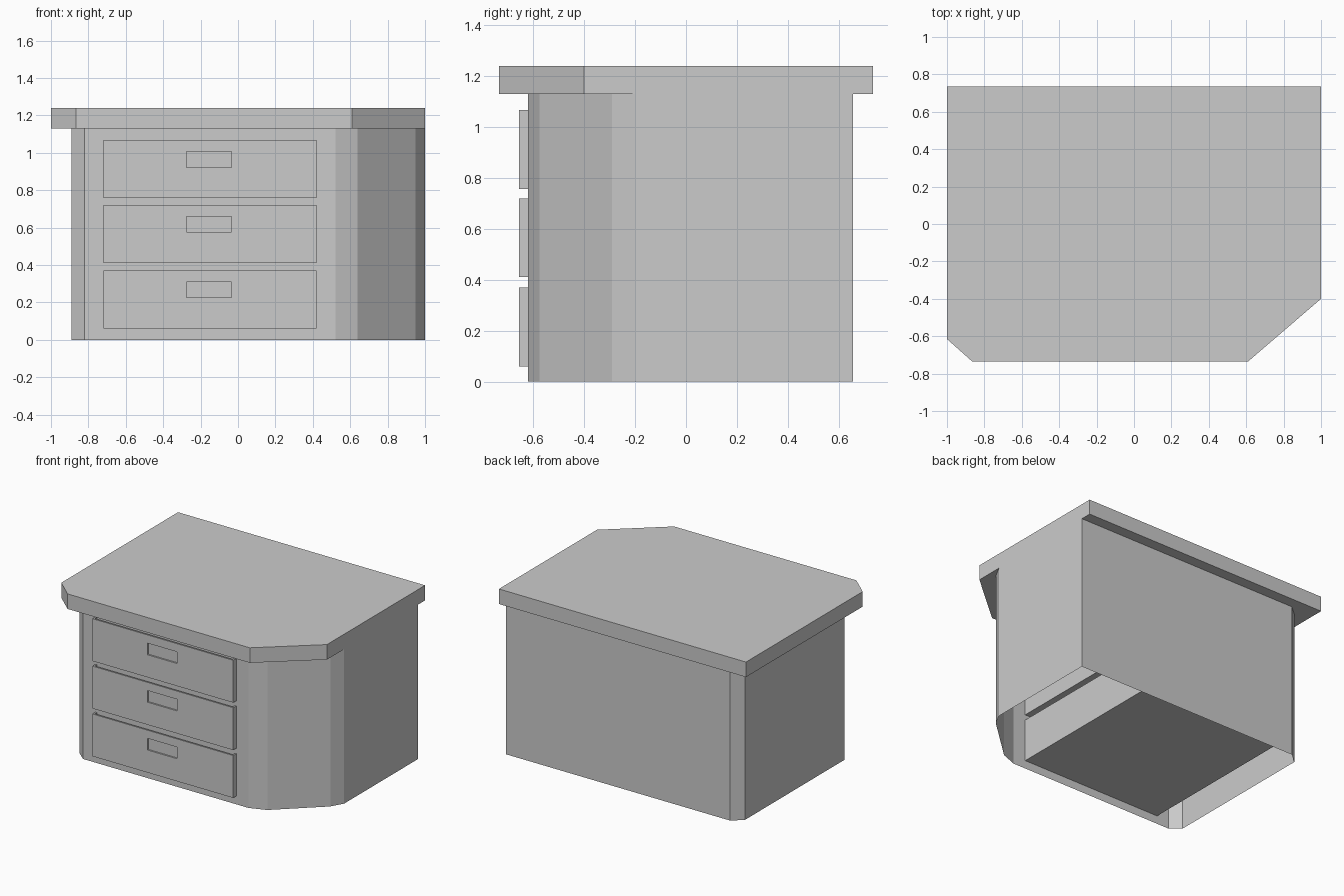
import bpy, bmesh
from mathutils import Vector

if "Cube" in bpy.data.objects:
    bpy.data.objects.remove(bpy.data.objects["Cube"])


def finish(bm, name, recalc=True):
    if recalc:
        bmesh.ops.recalc_face_normals(bm, faces=bm.faces[:])
    mesh = bpy.data.meshes.new(name)
    bm.to_mesh(mesh)
    bm.free()
    obj = bpy.data.objects.new(name, mesh)
    bpy.context.collection.objects.link(obj)
    return obj


def prism(name, outline, z0, z1, caps=True):
    """Extrude a counter-clockwise outline; without caps it is an open shell."""
    bm = bmesh.new()
    low = [bm.verts.new((x, y, z0)) for x, y in outline]
    high = [bm.verts.new((x, y, z1)) for x, y in outline]
    n = len(outline)
    for i in range(n):
        j = (i + 1) % n
        bm.faces.new((low[i], low[j], high[j], high[i]))
    if caps:
        bm.faces.new(low[::-1])
        bm.faces.new(high)
    return finish(bm, name, recalc=False)


def face_towards(bm, direction):
    return max(bm.faces, key=lambda f: f.normal.dot(Vector(direction)))


def push(bm, face, offset):
    """Extrude one face along an offset to form a pocket."""
    new = bmesh.ops.extrude_face_region(bm, geom=[face])["geom"]
    verts = [v for v in new if isinstance(v, bmesh.types.BMVert)]
    bmesh.ops.translate(bm, vec=offset, verts=verts)
    if face.is_valid:
        bmesh.ops.delete(bm, geom=[face], context='FACES_ONLY')


def drawer(name, z0, height=0.31):
    x0, x1, y0, y1 = -0.72, 0.42, -0.655, 0.62
    bm = bmesh.new()
    bmesh.ops.create_cube(bm, size=1)
    for v in bm.verts:
        v.co = (x0 if v.co.x < 0 else x1, y0 if v.co.y < 0 else y1,
                z0 if v.co.z < 0 else z0 + height)
    bm.normal_update()
    top, front = face_towards(bm, (0, 0, 1)), face_towards(bm, (0, -1, 0))
    # open tray
    bmesh.ops.inset_individual(bm, faces=[top], thickness=0.016)
    push(bm, top, (0, 0, -height + 0.03))
    # recessed finger pull
    bmesh.ops.inset_individual(bm, faces=[front], thickness=0.02)
    cx, cz = (x0 + x1) / 2, z0 + height / 2
    for v in front.verts:
        v.co.x = -0.275 if v.co.x < cx else -0.035
        v.co.z = z0 + (0.165 if v.co.z < cz else 0.25)
    push(bm, front, (0, 0.03, 0))
    return finish(bm, name)


# Table top with cut front corners
prism("table_top", [(-1, 0.735), (-1, -0.615), (-0.865, -0.735),
                    (0.61, -0.735), (1, -0.4), (1, 0.735)], 1.13, 1.24)

# Cabinet shell, open underneath, with a faceted right front corner
prism("cabinet_body", [(-0.815, 0.655), (-0.89, 0.59), (-0.89, -0.56),
                       (-0.82, -0.62), (0.52, -0.62), (0.64, -0.575),
                       (0.95, -0.29), (1, -0.2), (1, 0.655)],
      0, 1.13, caps=False)

# Three stacked drawers
for label, z in (("lower", 0.06), ("middle", 0.41), ("upper", 0.757)):
    drawer(label + "_drawer", z)
